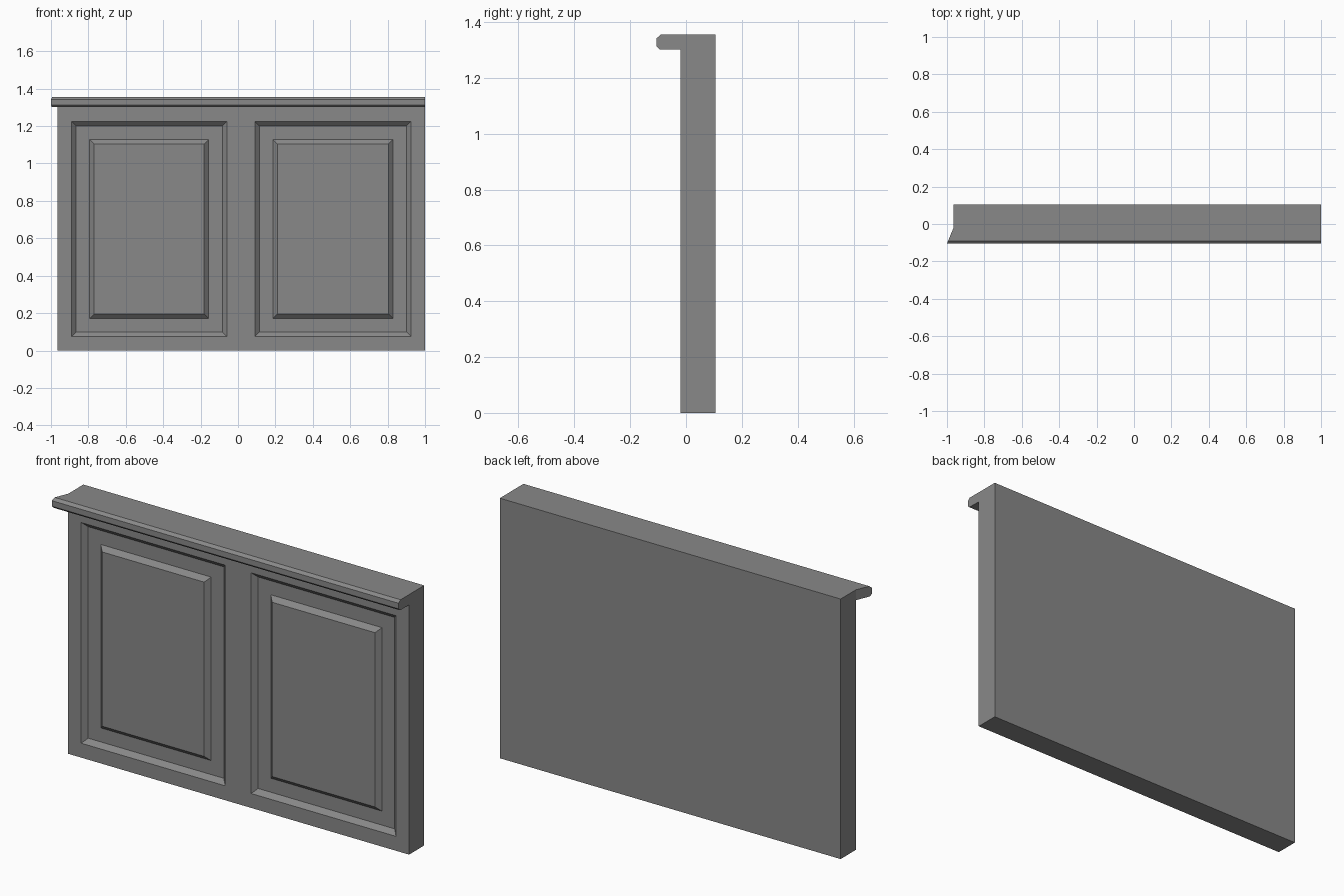
import bpy
import bmesh

cube = bpy.data.objects.get("Cube")
if cube:
    bpy.data.objects.remove(cube, do_unlink=True)

# Single painted finish
GREY = (0.25, 0.25, 0.25, 1.0)
paint = bpy.data.materials.new("grey paint")
paint.use_nodes = True
paint.diffuse_color = GREY
paint.node_tree.nodes["Principled BSDF"].inputs["Base Color"].default_value = GREY

LEFT, RIGHT = -0.965, 1.0
FRONT, BACK = -0.02, 0.105
TOP = 1.355


def finish(bm, name):
    mesh = bpy.data.meshes.new(name)
    bm.to_mesh(mesh)
    bm.free()
    mesh.materials.append(paint)
    obj = bpy.data.objects.new(name, mesh)
    bpy.context.collection.objects.link(obj)
    return obj


def build_wall_panel():
    # Front laid out as stiles, rails and two panel openings
    xs = [LEFT, -0.89, -0.06, 0.09, 0.925, RIGHT]
    zs = [0.0, 0.075, 1.225, TOP]
    bm = bmesh.new()
    grid = [[bm.verts.new((x, FRONT, z)) for x in xs] for z in zs]
    panels = []
    for r in range(len(zs) - 1):
        for c in range(len(xs) - 1):
            face = bm.faces.new((grid[r][c], grid[r][c + 1],
                                 grid[r + 1][c + 1], grid[r + 1][c]))
            if r == 1 and c in (1, 3):
                panels.append(face)

    # Thickness to the back
    result = bmesh.ops.extrude_face_region(bm, geom=bm.faces[:], use_keep_orig=True)
    moved = [v for v in result["geom"] if isinstance(v, bmesh.types.BMVert)]
    bmesh.ops.translate(bm, verts=moved, vec=(0, BACK - FRONT, 0))
    bmesh.ops.recalc_face_normals(bm, faces=bm.faces[:])

    # Bevelled recess, flat border, then raised field
    for width, depth in ((0.024, -0.023), (0.073, 0.0), (0.024, 0.023)):
        bmesh.ops.inset_individual(bm, faces=panels, thickness=width,
                                   depth=depth, use_even_offset=True)
    return finish(bm, "wall_panel")


def build_ledge():
    # Rounded nosing profile (y, z), mitred at the right-hand end
    profile = [(FRONT, TOP), (-0.09, TOP), (-0.105, 1.342),
               (-0.105, 1.313), (-0.093, 1.301), (FRONT, 1.301)]
    slope = (1.0 + LEFT) / (FRONT + 0.105)
    bm = bmesh.new()
    mitre = [bm.verts.new((LEFT - (FRONT - y) * slope, y, z)) for y, z in profile]
    square = [bm.verts.new((RIGHT, y, z)) for y, z in profile]
    for i in range(len(profile) - 1):
        bm.faces.new((mitre[i], mitre[i + 1], square[i + 1], square[i]))
    bm.faces.new(mitre[::-1])
    bm.faces.new(square)
    bmesh.ops.recalc_face_normals(bm, faces=bm.faces[:])
    return finish(bm, "top_ledge")


build_wall_panel()
build_ledge()
